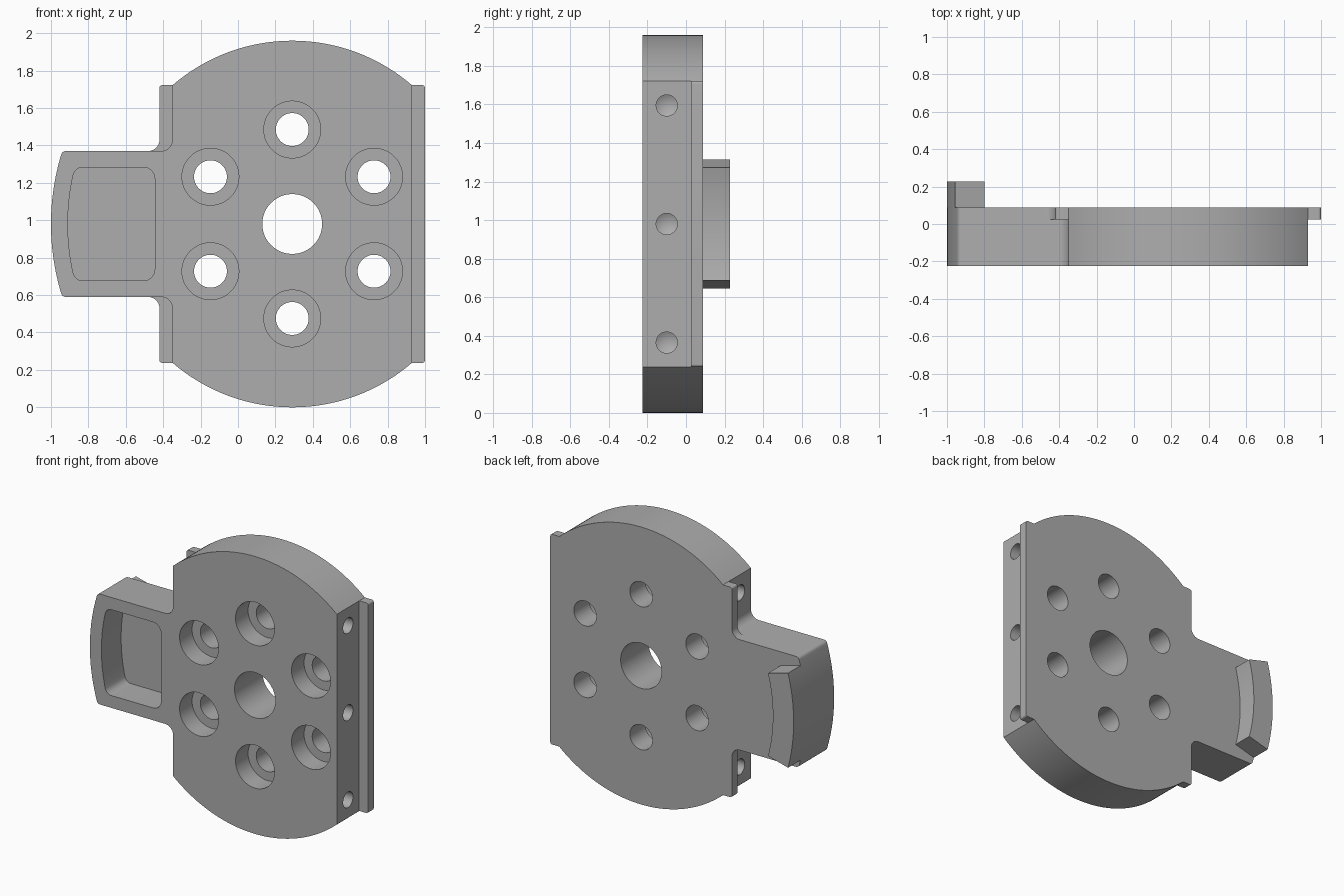
import bpy, bmesh, math
from mathutils import Vector

CX, CZ = 0.29, 0.98          # centre of the round plate
FRONT, STEP, BACK, TOP = -0.225, 0.025, 0.087, 0.227
FLAT, FLANGE, ARM = 0.64, 0.71, 0.39

if "Cube" in bpy.data.objects:
    bpy.data.objects.remove(bpy.data.objects["Cube"])

metal = bpy.data.materials.new("grey_metal")
metal.use_nodes = True
grey = (0.42, 0.42, 0.42, 1)
metal.diffuse_color = grey
metal.node_tree.nodes["Principled BSDF"].inputs["Base Color"].default_value = grey


def arc(radius, start, end, steps):
    """Corner-free points on an arc about the plate centre, in radians."""
    angles = [start + (end - start) * i / steps for i in range(steps + 1)]
    return [(radius * math.cos(a), radius * math.sin(a), 0) for a in angles]


def rounded(points, steps=6):
    """Replace every (u, v, r) corner that has a radius by a fillet."""
    out = []
    for i, (u, v, r) in enumerate(points):
        p = Vector((u, v))
        if not r:
            out.append(p)
            continue
        a = (Vector(points[i - 1][:2]) - p).normalized()
        b = (Vector(points[(i + 1) % len(points)][:2]) - p).normalized()
        half = a.angle(b) / 2
        centre = p + (a + b).normalized() * r / math.sin(half)
        s = p + a * r / math.tan(half) - centre
        e = p + b * r / math.tan(half) - centre
        for k in range(steps + 1):
            d = (s.lerp(e, k / steps)).normalized() * r
            out.append(centre + d)
    return out


def mirrored(half):
    """Complete an upper half outline with its lower half."""
    return half + [(u, -v, r) for u, v, r in reversed(half) if abs(v) > 1e-5]


def make(name, bm):
    bmesh.ops.recalc_face_normals(bm, faces=bm.faces)
    mesh = bpy.data.meshes.new(name)
    bm.to_mesh(mesh)
    bm.free()
    mesh.materials.append(metal)
    obj = bpy.data.objects.new(name, mesh)
    bpy.context.collection.objects.link(obj)
    return obj


def prism(name, outline, y0, y1):
    bm = bmesh.new()
    face = bm.faces.new([bm.verts.new((CX + p.x, y0, CZ + p.y)) for p in rounded(outline)])
    side = bmesh.ops.extrude_face_region(bm, geom=[face])["geom"]
    verts = [g for g in side if isinstance(g, bmesh.types.BMVert)]
    bmesh.ops.translate(bm, verts=verts, vec=(0, y1 - y0, 0))
    return make(name, bm)


def select(obj):
    bpy.ops.object.select_all(action="DESELECT")
    obj.select_set(True)
    bpy.context.view_layer.objects.active = obj


def cut(target, cutter):
    cutter.hide_render = True
    mod = target.modifiers.new("cut", "BOOLEAN")
    mod.operation, mod.solver, mod.object = "DIFFERENCE", "EXACT", cutter
    select(target)
    bpy.ops.object.modifier_apply(modifier=mod.name)
    bpy.data.objects.remove(cutter)


def bore(target, u, v, radius, y0, y1):
    circle = arc(radius, 0, math.tau, 48)[:-1]
    cut(target, prism("bore", [(u + a, v + b, 0) for a, b, _ in circle], y0, y1))


# Plate, side flanges and arm share one outline
corner = math.acos(FLAT / 0.98)
shoulder = 0.98 * math.sin(corner)
arm_angle = math.pi - math.asin(ARM / 1.29)
tip = arc(1.29, arm_angle, math.pi, 12)
tip[0] = (*tip[0][:2], 0.025)
outline = ([(FLANGE, shoulder, 0.015)]
           + arc(0.98, corner, math.pi - corner, 48)
           + [(-FLANGE, shoulder, 0.015), (-FLANGE, ARM, 0.06)] + tip)
plate = prism("plate_with_arm", mirrored(outline), FRONT, BACK)

# Rebates leave thin flanges along the rear of both flat sides
cut(plate, prism("rebate", mirrored([(FLAT, 0.8, 0), (0.9, 0.8, 0)]), -0.4, STEP))
edge = ARM + 0.0005
for s in (1, -1):
    notch = [(-FLAT, 0.8, 0), (-FLAT, edge, 0.06), (-0.9, edge, 0), (-0.9, 0.8, 0)]
    cut(plate, prism("rebate", [(u, s * v, r) for u, v, r in notch], -0.4, STEP))

# Rounded pocket in the arm
pocket_v = 0.303
curve = arc(1.2, math.pi - math.asin(pocket_v / 1.2), math.pi, 5)
curve[0] = (*curve[0][:2], 0.05)
cut(plate, prism("pocket", mirrored([(-0.735, pocket_v, 0.06)] + curve), -0.4, -0.005))

# Centre bore and ring of counterbored bolt holes
bore(plate, 0, 0, 0.16, -0.4, 0.4)
for i in range(6):
    a = math.radians(30 + 60 * i)
    u, v = 0.505 * math.cos(a), 0.505 * math.sin(a)
    bore(plate, u, v, 0.152, -0.4, FRONT + 0.14)
    bore(plate, u, v, 0.088, -0.4, 0.4)


# Blind drilled holes with conical ends in the flat sides
def drill(side, v):
    bm = bmesh.new()
    rings = []
    for depth in (-0.03, 0.18):
        rings.append([bm.verts.new((CX + side * (FLAT - depth),
                                    -0.1 + 0.055 * math.cos(math.tau * k / 32),
                                    CZ + v + 0.055 * math.sin(math.tau * k / 32)))
                      for k in range(32)])
    point = bm.verts.new((CX + side * (FLAT - 0.21), -0.1, CZ + v))
    bm.faces.new(rings[0])
    for k in range(32):
        n = (k + 1) % 32
        bm.faces.new((rings[0][k], rings[0][n], rings[1][n], rings[1][k]))
        bm.faces.new((rings[1][k], rings[1][n], point))
    cut(plate, make("drill", bm))


for side, v in ((1, 0.615), (1, 0), (1, -0.615), (-1, 0.615), (-1, -0.615)):
    drill(side, v)

# Curved lug on the rear of the arm tip
span = math.radians(15)
lug = prism("rear_lug", arc(1.29, math.pi - span, math.pi + span, 24)
            + arc(1.128, math.pi + span, math.pi - span, 24), BACK, TOP)

for obj in (plate, lug):
    select(obj)
    bpy.ops.object.shade_smooth_by_angle(angle=math.radians(25))
